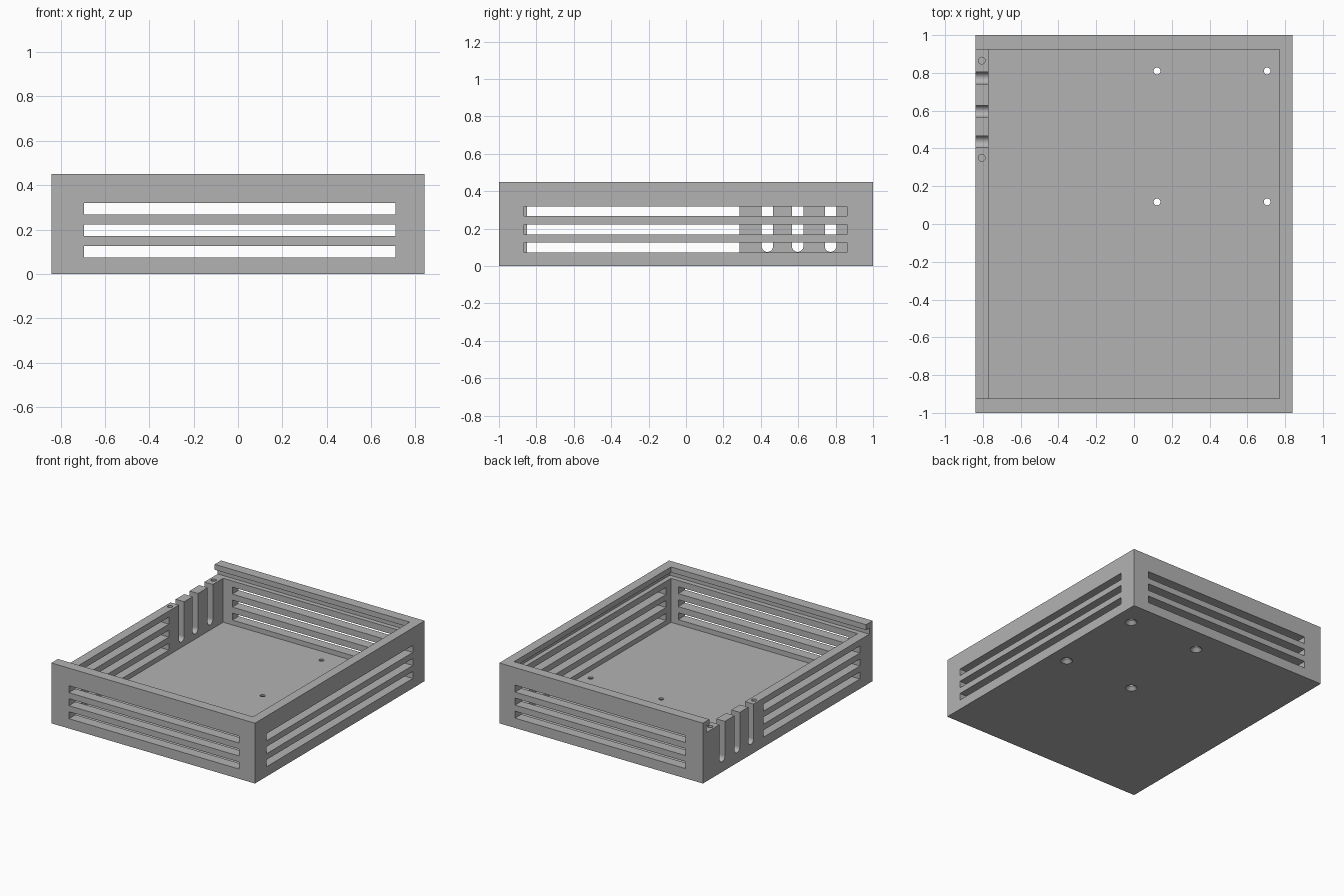
import bpy
import math

if "Cube" in bpy.data.objects:
    bpy.data.objects.remove(bpy.data.objects["Cube"], do_unlink=True)

grey = bpy.data.materials.new("grey_plastic")
grey.use_nodes = True
grey.diffuse_color = (0.45, 0.45, 0.45, 1)
grey.node_tree.nodes["Principled BSDF"].inputs["Base Color"].default_value = (0.45, 0.45, 0.45, 1)


def box(name, x, y, z):
    """Box from (min, max) ranges on each axis."""
    bpy.ops.mesh.primitive_cube_add(size=1, location=[sum(r) / 2 for r in (x, y, z)])
    ob = bpy.context.object
    ob.name = name
    ob.scale = [r[1] - r[0] for r in (x, y, z)]
    bpy.ops.object.transform_apply(location=True, rotation=True, scale=True)
    return ob


def rod(name, centre, radius, depth, rotation=(0, 0, 0), top=None):
    """Cylinder, or a cone when a top radius is given."""
    bpy.ops.mesh.primitive_cone_add(vertices=32, radius1=radius,
                                    radius2=radius if top is None else top,
                                    depth=depth, location=centre, rotation=rotation)
    ob = bpy.context.object
    ob.name = name
    bpy.ops.object.transform_apply(location=True, rotation=True, scale=True)
    return ob


def cut(cutter):
    """Subtract the cutter from the tray and discard it."""
    mod = tray.modifiers.new("cut", 'BOOLEAN')
    mod.operation = 'DIFFERENCE'
    mod.solver = 'EXACT'
    mod.object = cutter
    bpy.context.view_layer.objects.active = tray
    bpy.ops.object.modifier_apply(modifier=mod.name)
    bpy.data.objects.remove(cutter, do_unlink=True)


FLOOR, LEDGE, LIP = 0.037, 0.365, 0.41
INNER_Y = (-0.923, 0.925)

# Tray body: cavity, sliding lid groove, and opening between the lips
tray = box("enclosure_tray", (-0.84, 0.84), (-1, 1), (0, 0.45))
cut(box("cavity", (-0.77, 0.77), INNER_Y, (FLOOR, 0.39)))
cut(box("lid_groove", (-1, 0.805), (-0.96, 0.96), (LEDGE, LIP)))
cut(box("lid_opening", (-1, 0.77), INNER_Y, (0.40, 0.6)))

# Three rows of ventilation slots through all four walls
for row in range(3):
    z = (0.073 + 0.097 * row, 0.125 + 0.097 * row)
    cut(box("end_vents", (-0.695, 0.71), (-1.2, 1.2), z))
    cut(box("left_vent", (0.6, 1), (-0.865, 0.86), z))
    cut(box("right_vent", (-1, -0.6), (-0.85, 0.285), z))

# Round-bottomed cable notches in the low wall
for y in (0.435, 0.597, 0.773):
    r = 0.031
    cut(box("cable_notch", (-1, -0.6), (y - r, y + r), (0.107, 0.6)))
    cut(rod("notch_bottom", (-0.8, y, 0.107), r, 0.4, (0, math.pi / 2, 0)))

# Blind screw holes in the top of the low wall
for y in (0.35, 0.865):
    cut(rod("lid_screw_hole", (-0.806, y, LEDGE), 0.018, 0.2))

# Countersunk mounting holes in the floor
for x in (0.122, 0.705):
    for y in (0.117, 0.81):
        cut(rod("mount_hole", (x, y, 0), 0.018, 0.2))
        cut(rod("countersink", (x, y, 0.01), 0.046, 0.03, top=0.0175))

tray.data.materials.clear()
tray.data.materials.append(grey)
for face in tray.data.polygons:
    face.material_index = 0
bpy.ops.object.select_all(action='DESELECT')
tray.select_set(True)
bpy.context.view_layer.objects.active = tray
bpy.ops.object.shade_smooth_by_angle(angle=math.radians(30))
